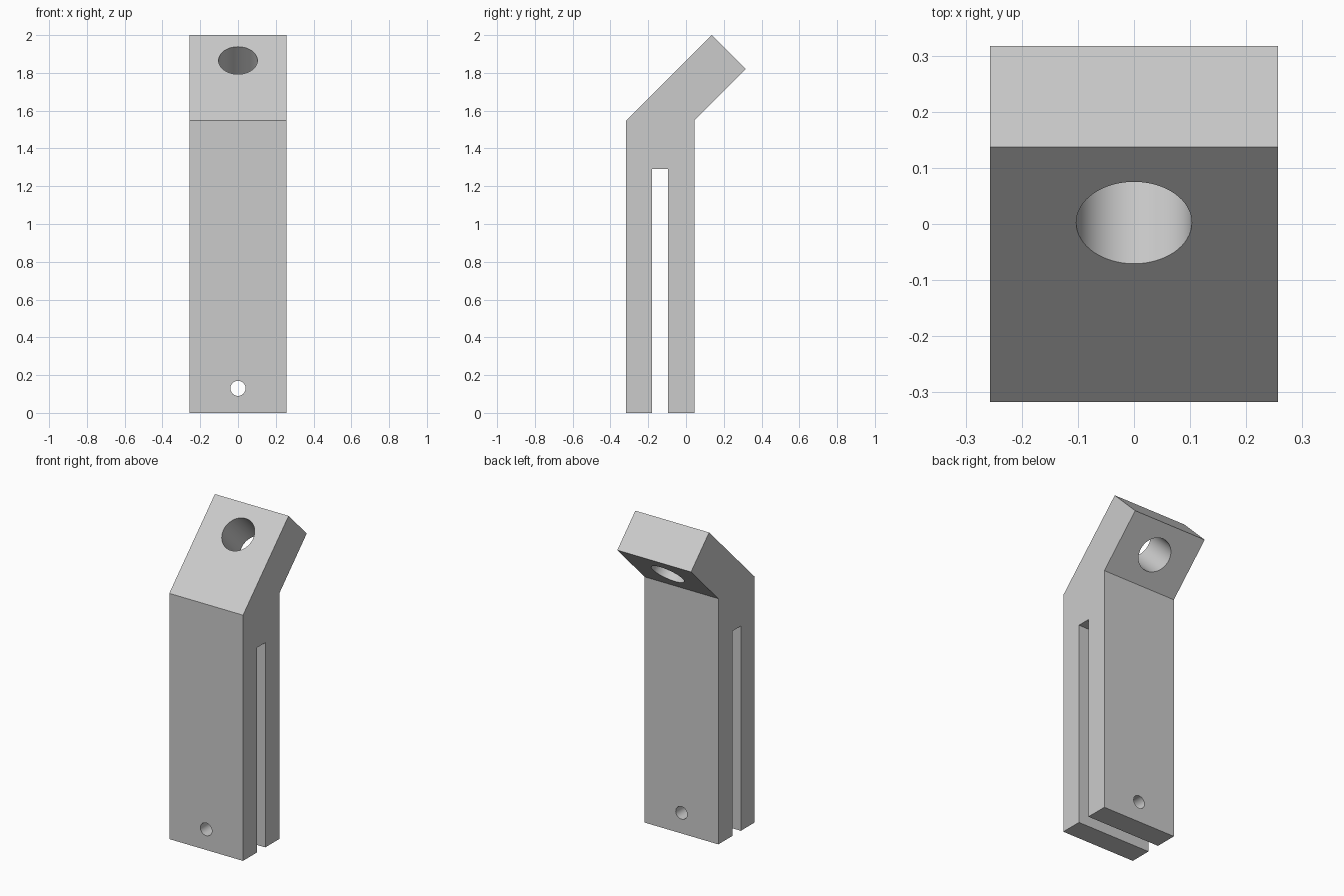
import bpy
import bmesh
from math import pi, radians

cube = bpy.data.objects.get("Cube")
if cube:
    bpy.data.objects.remove(cube, do_unlink=True)

HALF_WIDTH = 0.257

grey = bpy.data.materials.new("light_grey")
grey.use_nodes = True
colour = (0.6, 0.6, 0.6, 1)
grey.diffuse_color = colour
grey.node_tree.nodes["Principled BSDF"].inputs["Base Color"].default_value = colour


def extrude_profile(name, points):
    """Extrude a closed (y, z) outline across the width."""
    bm = bmesh.new()
    face = bm.faces.new([bm.verts.new((-HALF_WIDTH, y, z)) for y, z in points])
    result = bmesh.ops.extrude_face_region(bm, geom=[face])
    moved = [v for v in result["geom"] if isinstance(v, bmesh.types.BMVert)]
    bmesh.ops.translate(bm, verts=moved, vec=(2 * HALF_WIDTH, 0, 0))
    bmesh.ops.recalc_face_normals(bm, faces=bm.faces)
    mesh = bpy.data.meshes.new(name)
    bm.to_mesh(mesh)
    bm.free()
    mesh.materials.append(grey)
    obj = bpy.data.objects.new(name, mesh)
    bpy.context.collection.objects.link(obj)
    return obj


def drill(target, name, radius, location, tilt):
    """Cut a round through hole with a cylinder tilted about x."""
    bpy.ops.mesh.primitive_cylinder_add(vertices=64, radius=radius, depth=0.8,
                                        location=location, rotation=(tilt, 0, 0))
    cutter = bpy.context.object
    cutter.name = name
    cutter.data.materials.append(grey)
    cut = target.modifiers.new(name, 'BOOLEAN')
    cut.operation = 'DIFFERENCE'
    cut.solver = 'EXACT'
    cut.object = cutter
    bpy.context.view_layer.objects.active = target
    bpy.ops.object.modifier_apply(modifier=cut.name)
    bpy.data.objects.remove(cutter, do_unlink=True)


# Forked bracket with a bent head
bracket = extrude_profile("forked_bracket", [
    (-0.317, 0), (-0.317, 1.548), (0.137, 2), (0.317, 1.82), (0.045, 1.548),
    (0.045, 0), (-0.095, 0), (-0.095, 1.29), (-0.179, 1.29), (-0.179, 0)])

# Large hole square to the head, small pin hole through both legs
drill(bracket, "head_hole", 0.103, (0, 0.092, 1.776), pi / 4)
drill(bracket, "pin_hole", 0.04, (0, -0.136, 0.13), pi / 2)

# Smooth hole walls, sharp block edges
bpy.ops.object.select_all(action='DESELECT')
bracket.select_set(True)
bpy.context.view_layer.objects.active = bracket
bpy.ops.object.shade_smooth_by_angle(angle=radians(30))
